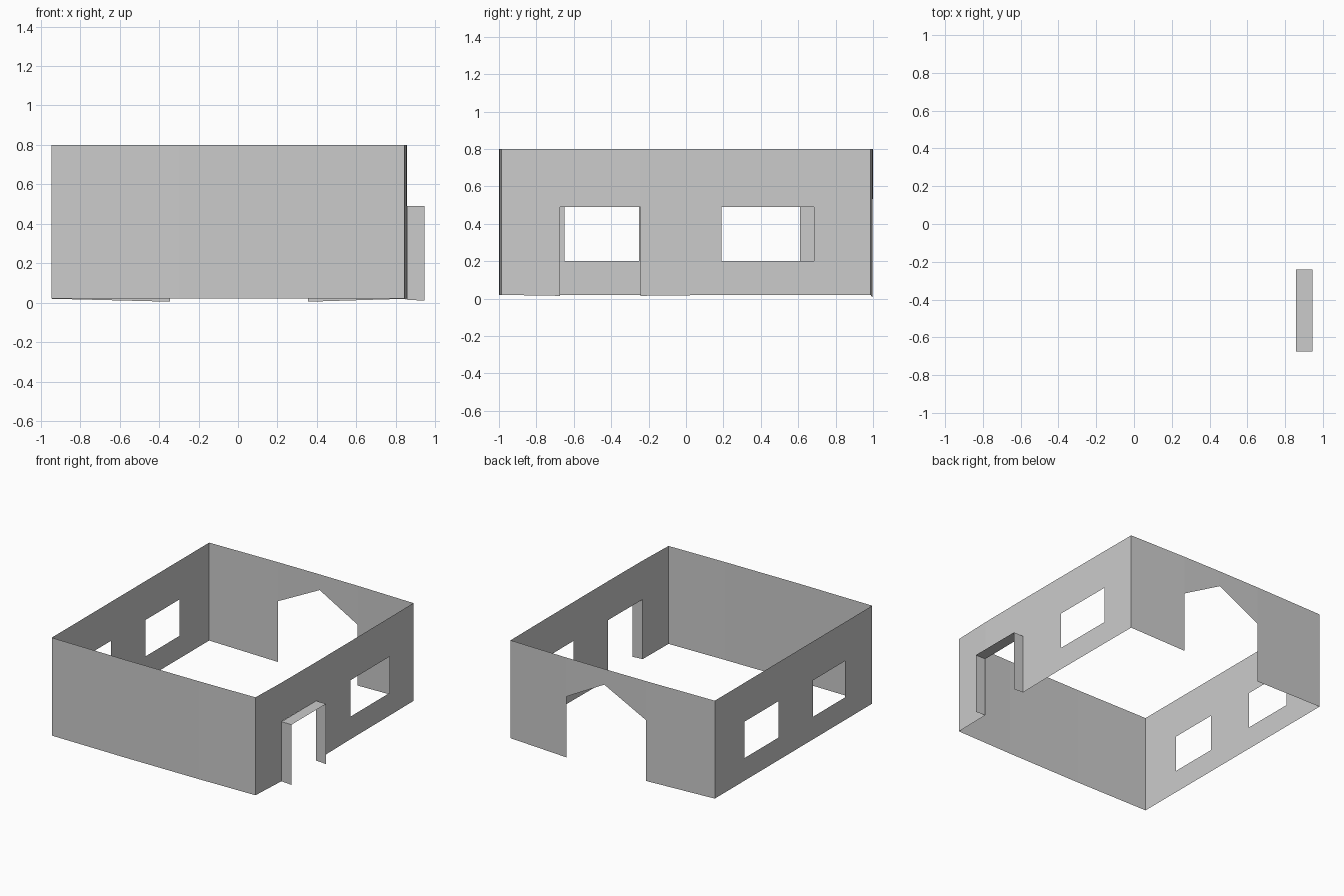
import bpy

if "Cube" in bpy.data.objects:
    bpy.data.objects.remove(bpy.data.objects["Cube"])

TOP, BASE, SILL, HEAD = 0.80, 0.02, 0.20, 0.49


def make(name, faces):
    """Build a thin sheet object from 3D polygons, sharing equal corners."""
    verts = []
    index = {}
    polys = []
    for f in faces:
        ids = []
        for p in f:
            if p not in index:
                index[p] = len(verts)
                verts.append(p)
            ids.append(index[p])
        polys.append(ids)
    mesh = bpy.data.meshes.new(name)
    mesh.from_pydata(verts, [], polys)
    mesh.update()
    obj = bpy.data.objects.new(name, mesh)
    bpy.context.collection.objects.link(obj)
    return obj


def wall(name, path, holes={}):
    """Wall along (x, y, base z) points; holes maps bay number -> (low, high)."""
    faces = []
    for i, ((x0, y0, b0), (x1, y1, b1)) in enumerate(zip(path, path[1:])):
        low, high = holes.get(i, (SILL, SILL))
        spans = [(HEAD, HEAD, TOP)]
        spans.append((SILL, SILL, HEAD)) if i not in holes else None
        if low is not None:
            spans.append((b0, b1, SILL))
        for z0, z1, t in spans:
            faces.append([(x0, y0, z0), (x1, y1, z1), (x1, y1, t), (x0, y0, t)])
    return make(name, faces)


# Front wall, bowed very slightly outward
wall("front_wall", [(-0.945, -0.995, BASE), (-0.3, -1.0, BASE),
                    (0.35, -0.996, BASE), (0.845, -0.987, BASE)])

# Right wall with a doorway and one window
wall("right_wall", [(0.845, -0.987, BASE), (0.855, -0.675, 0.015),
                    (0.858, -0.243, 0.015), (0.858, 0.19, BASE),
                    (0.857, 0.685, BASE), (0.855, 0.987, BASE)],
     {1: (None, HEAD), 3: (SILL, HEAD)})

# Left wall with two windows
wall("left_wall", [(-0.945, 0.987, BASE), (-0.945, 0.61, BASE),
                   (-0.945, 0.185, BASE), (-0.945, -0.25, BASE),
                   (-0.945, -0.65, BASE), (-0.945, -0.995, BASE)],
     {1: (SILL, HEAD), 3: (SILL, HEAD)})

# Back wall with a gable-shaped gateway
A, B, C, D, E = (0.855, 0.987), (0.355, 0.998), (0.02, 1.0), (-0.345, 0.998), (-0.945, 0.987)
at = lambda p, z: (p[0], p[1], z)
make("back_wall", [
    [at(A, BASE), at(B, 0.005), at(B, HEAD), at(B, TOP), at(A, TOP)],
    [at(B, HEAD), at(C, 0.675), at(C, TOP), at(B, TOP)],
    [at(C, 0.675), at(D, HEAD), at(D, TOP), at(C, TOP)],
    [at(D, 0.005), at(E, BASE), at(E, TOP), at(D, TOP), at(D, HEAD)],
])

# Door surround projecting from the right wall: two jambs and a lintel
IN, OUT, Y0, Y1 = 0.857, 0.945, -0.675, -0.241
make("door_surround", [
    [(IN, y, 0.015), (OUT, y, 0.01), (OUT, y, HEAD), (IN, y, HEAD)] for y in (Y0, Y1)
] + [[(IN, Y0, HEAD), (OUT, Y0, HEAD), (OUT, Y1, HEAD), (IN, Y1, HEAD)]])
